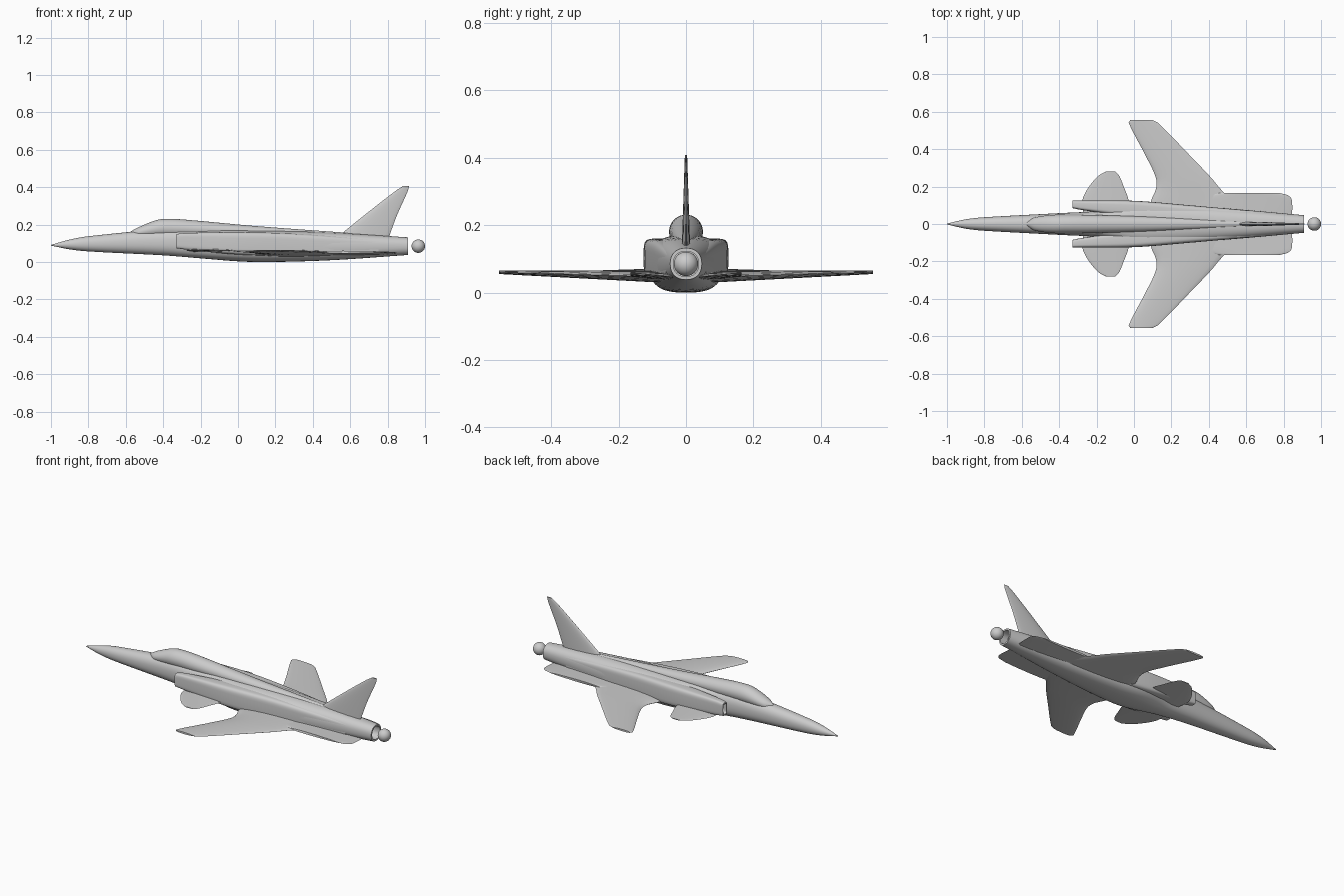
import bpy, bmesh, math
from mathutils import Vector

default_cube = bpy.data.objects.get("Cube")
if default_cube:
    bpy.data.objects.remove(default_cube, do_unlink=True)

# One painted colour for the whole aircraft
shade = (0.6, 0.6, 0.6, 1)
grey = bpy.data.materials.new("light grey")
grey.use_nodes = True
grey.diffuse_color = shade
grey.node_tree.nodes["Principled BSDF"].inputs["Base Color"].default_value = shade


def finish(part, angle):
    part.data.materials.append(grey)
    bpy.ops.object.select_all(action='DESELECT')
    part.select_set(True)
    bpy.context.view_layer.objects.active = part
    bpy.ops.object.shade_smooth_by_angle(angle=math.radians(angle))


def smooth_rows(keys, steps=6):
    """Fill in a smooth run of stations between key rows, along their first value."""
    keys = [Vector(key) for key in keys]
    last = len(keys) - 1
    slopes = []
    for i in range(last + 1):
        before, after = keys[max(i - 1, 0)], keys[min(i + 1, last)]
        slopes.append((after - before) / (after[0] - before[0]))
    rows = []
    for i in range(last):
        start, end = keys[i], keys[i + 1]
        gap = end[0] - start[0]
        for step in range(steps):
            t = step / steps
            blend = t * t * (3 - 2 * t)
            rows.append(start.lerp(end, blend)
                        + slopes[i] * gap * t * (1 - t) ** 2
                        - slopes[i + 1] * gap * t * t * (1 - t))
    return rows + [keys[last]]


def loft(name, rings, angle=35):
    """Skin a list of closed rings and cap both ends."""
    bm = bmesh.new()
    loops = [[bm.verts.new(point) for point in ring] for ring in rings]
    count = len(loops[0])
    for a, b in zip(loops, loops[1:]):
        for i in range(count):
            j = (i + 1) % count
            bm.faces.new((a[i], a[j], b[j], b[i]))
    bm.faces.new(loops[0])
    bm.faces.new(loops[-1])
    bmesh.ops.recalc_face_normals(bm, faces=bm.faces)
    mesh = bpy.data.meshes.new(name)
    bm.to_mesh(mesh)
    bm.free()
    part = bpy.data.objects.new(name, mesh)
    bpy.context.collection.objects.link(part)
    finish(part, angle)


def section(x, inner, outer, low, high, power, count=40):
    """Rounded or boxy cross-section of the body at x."""
    ring = []
    for i in range(count):
        turn = math.tau * i / count
        c, s = math.cos(turn), math.sin(turn)
        across = math.copysign(abs(c) ** (2 / power), c)
        up = math.copysign(abs(s) ** (2 / power), s)
        ring.append(Vector((x, (inner + outer + (outer - inner) * across) / 2,
                            (low + high + (high - low) * up) / 2)))
    return ring


def hollow(rim, depth):
    """Rings that turn an open rim inwards to make a recessed mouth."""
    centre = sum(rim, Vector()) / len(rim)
    lip = [point.lerp(centre, 0.2) for point in rim]
    return [lip, [point + Vector((depth, 0, 0)) for point in lip]]


def blade(name, keys, thickness, side=1, upright=False, count=20):
    """Teardrop surface from rows of span, leading edge and trailing edge."""
    rings = []
    for span, lead, trail in smooth_rows(keys):
        low, high = thickness(span)
        ring = []
        for i in range(count):
            turn = math.tau * i / count
            u = (1 - math.cos(turn)) / 2
            bulge = math.sin(turn) * (1.15 - u / 2)
            offset = (low + high + (high - low) * bulge) / 2
            x = lead + (trail - lead) * u
            ring.append((x, offset, span) if upright else (x, side * span, offset))
        rings.append(ring)
    loft(name, rings, 50)


# Fuselage: x, half width, underside, top; wider parts are boxier
body = smooth_rows([(-1, .002, .088, .092), (-.9, .025, .068, .12), (-.8, .036, .057, .138),
                    (-.4, .058, .036, .175), (-.2, .07, .02, .175), (0, .105, .004, .17),
                    (.15, .106, 0, .168), (.5, .083, .01, .158), (.91, .047, .038, .132)])
hull = [section(x, -half, half, low, high, 2 + 10 * max(half - .02, 0))
        for x, half, low, high in body]
loft("fuselage", hull + hollow(hull[-1], -.05))

# Cockpit canopy running back into the spine: x, half width, top
spine = smooth_rows([(-.575, .01, .163), (-.53, .035, .187), (-.43, .049, .226), (-.36, .05, .231),
                     (-.25, .049, .224), (.1, .038, .192), (.65, .012, .152)])
loft("canopy_spine", [section(x, -half, half, .13, top, 2) for x, half, top in spine])

# Side intakes: x, inner side, outer side, underside, top
intake = smooth_rows([(-.33, .085, .125, .074, .15), (-.28, .075, .125, .067, .155),
                      (0, .036, .124, .04, .16), (.3, .01, .1, .03, .152), (.75, 0, .06, .04, .12)])

# Horizontal surfaces: span, leading edge, trailing edge
wing = [(.04, .08, .62), (.12, .09, .53), (.19, .118, .46), (.25, .116, .41),
        (.36, .065, .305), (.54, -.028, .13), (.555, -.02, .1)]
strake = [(.03, .25, .845), (.13, .3, .843), (.155, .38, .82), (.165, .45, .78)]
canard = [(.05, -.27, -.03), (.13, -.275, -.03), (.2, -.24, -.055),
          (.26, -.187, -.08), (.28, -.15, -.1)]

for side, label in ((1, "left"), (-1, "right")):
    duct = [section(x, side * inner, side * outer, low, high, 4.5)
            for x, inner, outer, low, high in intake]
    loft("intake_" + label, hollow(duct[0], .06)[::-1] + duct)
    blade("wing_" + label, wing, lambda span: (.024 + .055 * span, .066), side)
    blade("tail_strake_" + label, strake, lambda span: (.03 + .1 * span, .061), side)
    blade("canard_" + label, canard, lambda span: (.05 + .04 * span, .075 - .035 * span), side)

# Upright tail fin, thinning towards the tip
fin = [(.1, .49, .795), (.25, .675, .85), (.38, .842, .908), (.408, .885, .915)]
blade("tail_fin", fin, lambda height: (.035 * height - .018, .018 - .035 * height), upright=True)

# Ball behind the nozzle
bpy.ops.mesh.primitive_uv_sphere_add(segments=32, ring_count=16, radius=.036, location=(.964, 0, .085))
ball = bpy.context.object
ball.name = "exhaust_ball"
finish(ball, 35)
